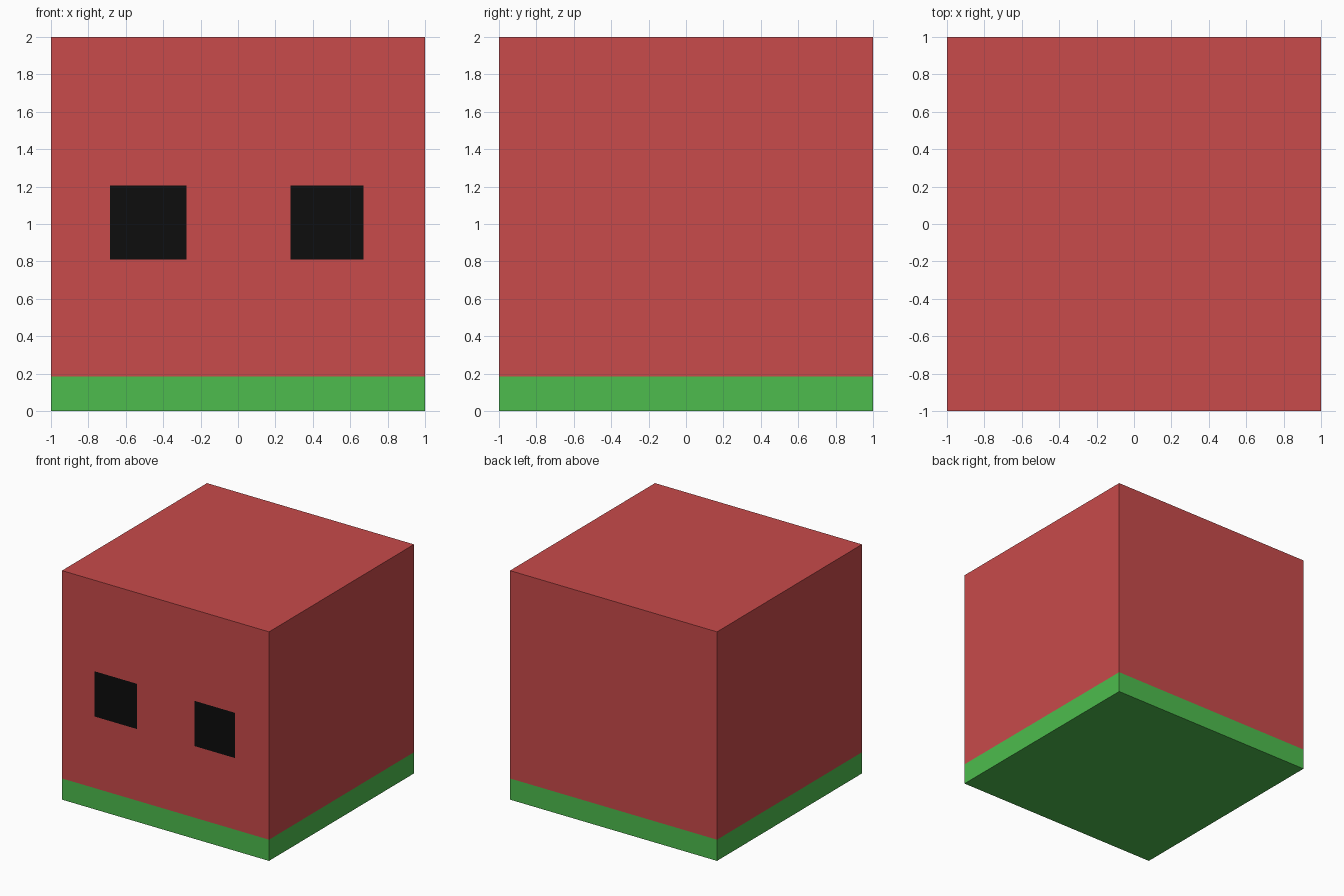
import bpy, bmesh
from mathutils import Vector

if "Cube" in bpy.data.objects:
    bpy.data.objects.remove(bpy.data.objects["Cube"])

BAND_TOP = 0.185
EYES_X = [(-0.685, -0.275), (0.28, 0.67)]
EYES_Z = (0.81, 1.205)


def material(name, rgb):
    m = bpy.data.materials.new(name)
    m.diffuse_color = (*rgb, 1.0)
    m.use_nodes = True
    m.node_tree.nodes["Principled BSDF"].inputs["Base Color"].default_value = m.diffuse_color
    return m


def cut(bm, faces, co, normal):
    """Slice the given faces along a plane."""
    geom = set(faces)
    for f in faces:
        geom.update(f.edges)
        geom.update(f.verts)
    bmesh.ops.bisect_plane(bm, geom=list(geom), plane_co=co, plane_no=normal)


def front_faces(bm):
    bm.normal_update()
    return [f for f in bm.faces if f.normal.y < -0.9 and f.calc_center_median().z > BAND_TOP]


# Cube standing on the ground
bm = bmesh.new()
bmesh.ops.create_cube(bm, size=2.0)
bmesh.ops.translate(bm, verts=bm.verts, vec=Vector((0, 0, 1)))

# Bottom band cut around all sides, eye outlines cut in the front only
cut(bm, list(bm.faces), (0, 0, BAND_TOP), (0, 0, 1))
for z in EYES_Z:
    cut(bm, front_faces(bm), (0, 0, z), (0, 0, 1))
for x in (x for eye in EYES_X for x in eye):
    row = [f for f in front_faces(bm)
           if EYES_Z[0] < f.calc_center_median().z < EYES_Z[1]]
    cut(bm, row, (x, 0, 0), (1, 0, 0))

# Colour by height, and by position on the front for the eyes
bm.normal_update()
for f in bm.faces:
    c = f.calc_center_median()
    if c.z < BAND_TOP:
        f.material_index = 1
    elif (f.normal.y < -0.9 and EYES_Z[0] < c.z < EYES_Z[1]
          and any(a < c.x < b for a, b in EYES_X)):
        f.material_index = 2

mesh = bpy.data.meshes.new("cube_body")
bm.to_mesh(mesh)
bm.free()
for m in (material("red", (0.578, 0.069, 0.069)),
          material("green", (0.075, 0.503, 0.075)),
          material("black", (0.004, 0.004, 0.004))):
    mesh.materials.append(m)
body = bpy.data.objects.new("cube_body", mesh)
bpy.context.collection.objects.link(body)
